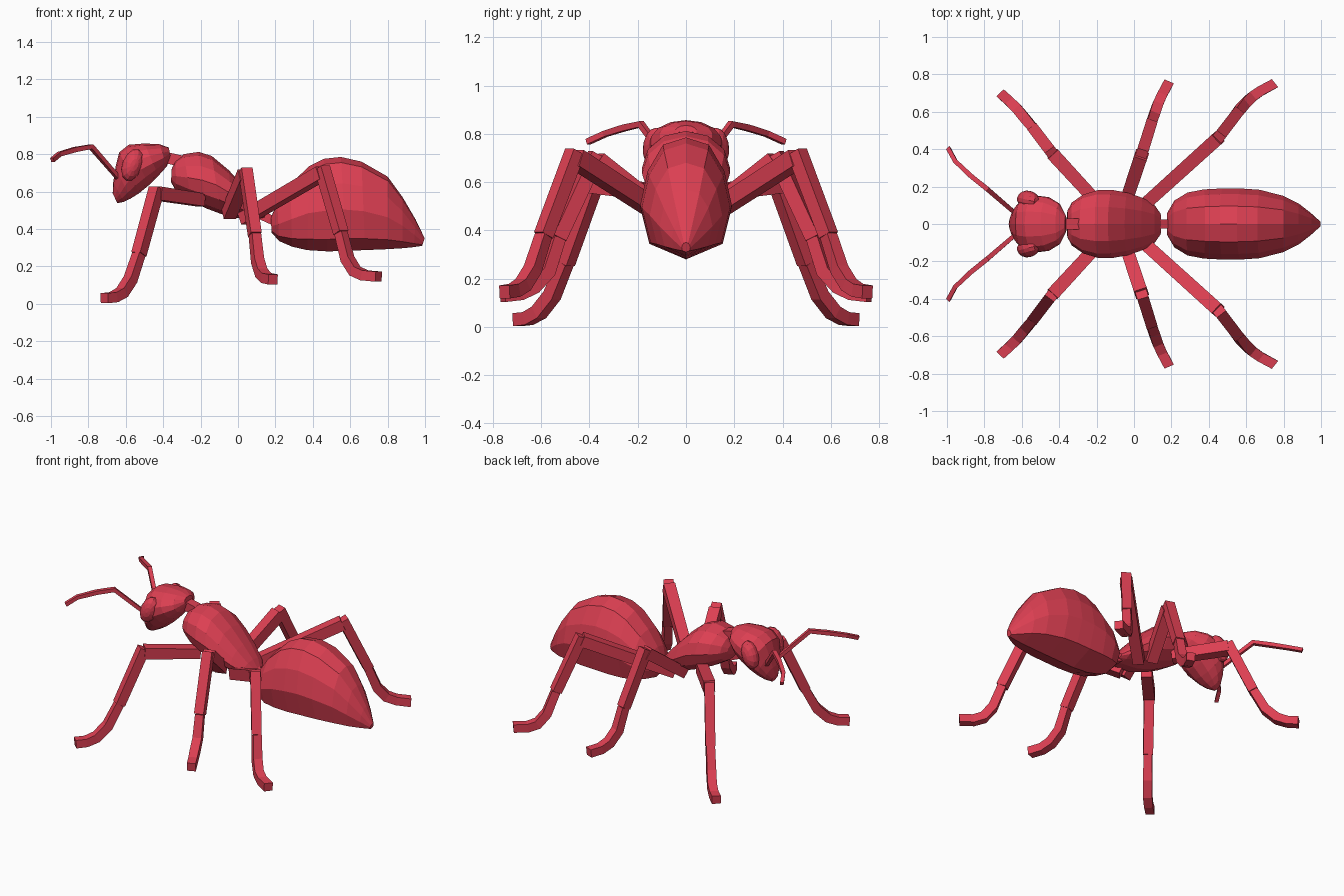
import bpy, bmesh, math
from mathutils import Vector

if "Cube" in bpy.data.objects:
    bpy.data.objects.remove(bpy.data.objects["Cube"])

red = bpy.data.materials.new("red")
red.diffuse_color = (0.72, 0.05, 0.085, 1)
red.use_nodes = True
red.node_tree.nodes["Principled BSDF"].inputs["Base Color"].default_value = red.diffuse_color


def loft(name, rings):
    """Skin a list of vertex rings and cap both ends, flat shaded."""
    bm = bmesh.new()
    loops = [[bm.verts.new(p) for p in ring] for ring in rings]
    n = len(loops[0])
    for a, b in zip(loops, loops[1:]):
        for i in range(n):
            j = (i + 1) % n
            bm.faces.new((a[i], a[j], b[j], b[i]))
    bm.faces.new(loops[0])
    bm.faces.new(loops[-1])
    bmesh.ops.recalc_face_normals(bm, faces=bm.faces)
    me = bpy.data.meshes.new(name)
    bm.to_mesh(me)
    bm.free()
    me.materials.append(red)
    ob = bpy.data.objects.new(name, me)
    bpy.context.collection.objects.link(ob)
    return ob


def ellipse(n):
    """Right half of an n-sided section as (width, height 0..1), top to bottom."""
    return [(math.sin(2 * math.pi * i / n), 0.5 + 0.5 * math.cos(2 * math.pi * i / n))
            for i in range(n // 2 + 1)]


def body(name, half, stations):
    """Each station: top x, top z, bottom x, bottom z, half width."""
    section = half + [(-w, h) for w, h in half[-2:0:-1]]
    rings = []
    for tx, tz, bx, bz, hw in stations:
        rings.append([(bx + (tx - bx) * h, hw * w, bz + (tz - bz) * h) for w, h in section])
    return loft(name, rings)


def limb(name, pts, radii):
    """Square tube along points lying near a vertical plane."""
    pts = [Vector(p) for p in pts]
    run = pts[-1] - pts[0]
    side = Vector((-run.y, run.x, 0)).normalized()
    rings = []
    for i, p in enumerate(pts):
        tan = Vector()
        if i:
            tan += (p - pts[i - 1]).normalized()
        if i < len(pts) - 1:
            tan += (pts[i + 1] - p).normalized()
        up = tan.cross(side).normalized()
        r = radii[i]
        rings.append([p + side * r * a + up * r * b
                      for a, b in ((1, 1), (-1, 1), (-1, -1), (1, -1))])
    return loft(name, rings)


def flip(pts, s):
    return [(x, y * s, z) for x, y, z in pts]


# head, tilted down to the mouth
body("head", ellipse(14), [
    (-.37, .835, -.36, .785, .045), (-.42, .853, -.38, .735, .11),
    (-.50, .857, -.425, .685, .147), (-.585, .85, -.475, .635, .155),
    (-.635, .81, -.53, .59, .14), (-.655, .73, -.575, .562, .108),
    (-.667, .65, -.61, .545, .07), (-.67, .59, -.645, .538, .03)])

# thorax
body("thorax", ellipse(12), [
    (-.355, .72, -.358, .65, .07), (-.335, .765, -.33, .60, .115),
    (-.29, .80, -.25, .55, .158), (-.21, .812, -.17, .51, .182),
    (-.14, .79, -.09, .48, .182), (-.05, .715, -.02, .46, .167),
    (.04, .62, .05, .453, .14), (.11, .54, .105, .45, .105),
    (.145, .49, .14, .46, .055)])

# abdomen with a flattened underside
body("abdomen", [(0, 1), (.5, .94), (.84, .72), (1, .44), (.8, .13), (0, 0)], [
    (.175, .46, .18, .38, .06), (.21, .54, .22, .335, .125),
    (.28, .64, .29, .305, .168), (.38, .735, .37, .287, .185),
    (.46, .775, .48, .28, .19), (.55, .785, .58, .283, .19),
    (.66, .76, .68, .287, .183), (.80, .68, .80, .292, .15),
    (.88, .57, .88, .297, .11), (.95, .45, .94, .303, .06),
    (.998, .35, .985, .31, .018)])

# connecting stalks
limb("neck", [(-.40, 0, .785), (-.27, 0, .755)], [.03, .03])
limb("waist", [(.11, 0, .48), (.21, 0, .435)], [.024, .024])

# hip, knee, ankle, then foot curve for each leg
legs = {
    "front": [(-.20, .12, .555), (-.435, .375, .59), (-.53, .50, .265),
              (-.575, .555, .13), (-.62, .61, .06), (-.665, .655, .035), (-.715, .70, .03)],
    "middle": [(-.05, .10, .48), (.04, .37, .69), (.09, .53, .37),
               (.105, .575, .23), (.125, .635, .165), (.15, .69, .138), (.187, .76, .13)],
    "hind": [(.03, .08, .455), (.45, .46, .70), (.55, .59, .38),
             (.585, .635, .24), (.625, .675, .175), (.675, .71, .152), (.752, .752, .145)],
}
for s, tag in ((-1, "right"), (1, "left")):
    for part, path in legs.items():
        p = flip(path, s)
        limb(f"{part}_upper_leg_{tag}", p[:2], [.034, .036])
        knee = (p[1][0], p[1][1], p[1][2] + .025)
        limb(f"{part}_lower_leg_{tag}", [knee, p[2]], [.031, .03])
        limb(f"{part}_foot_{tag}", p[2:], [.026, .028, .028, .027, .027])

    # antenna
    limb(f"antenna_{tag}", flip([(-.62, .045, .65), (-.785, .187, .84), (-.87, .255, .825),
                                 (-.955, .335, .80), (-.993, .405, .768)], s),
         [.011, .013, .013, .012, .012])

    # eye: flattened ball with its pole facing outward
    bm = bmesh.new()
    bmesh.ops.create_uvsphere(bm, u_segments=12, v_segments=8, radius=1)
    me = bpy.data.meshes.new(f"eye_{tag}")
    bm.to_mesh(me)
    bm.free()
    me.materials.append(red)
    eye = bpy.data.objects.new(f"eye_{tag}", me)
    bpy.context.collection.objects.link(eye)
    eye.scale = (.055, .09, .05)
    eye.rotation_euler = (math.pi / 2, math.radians(22), math.radians(-14 * s))
    eye.location = (-.565, .128 * s, .742)
